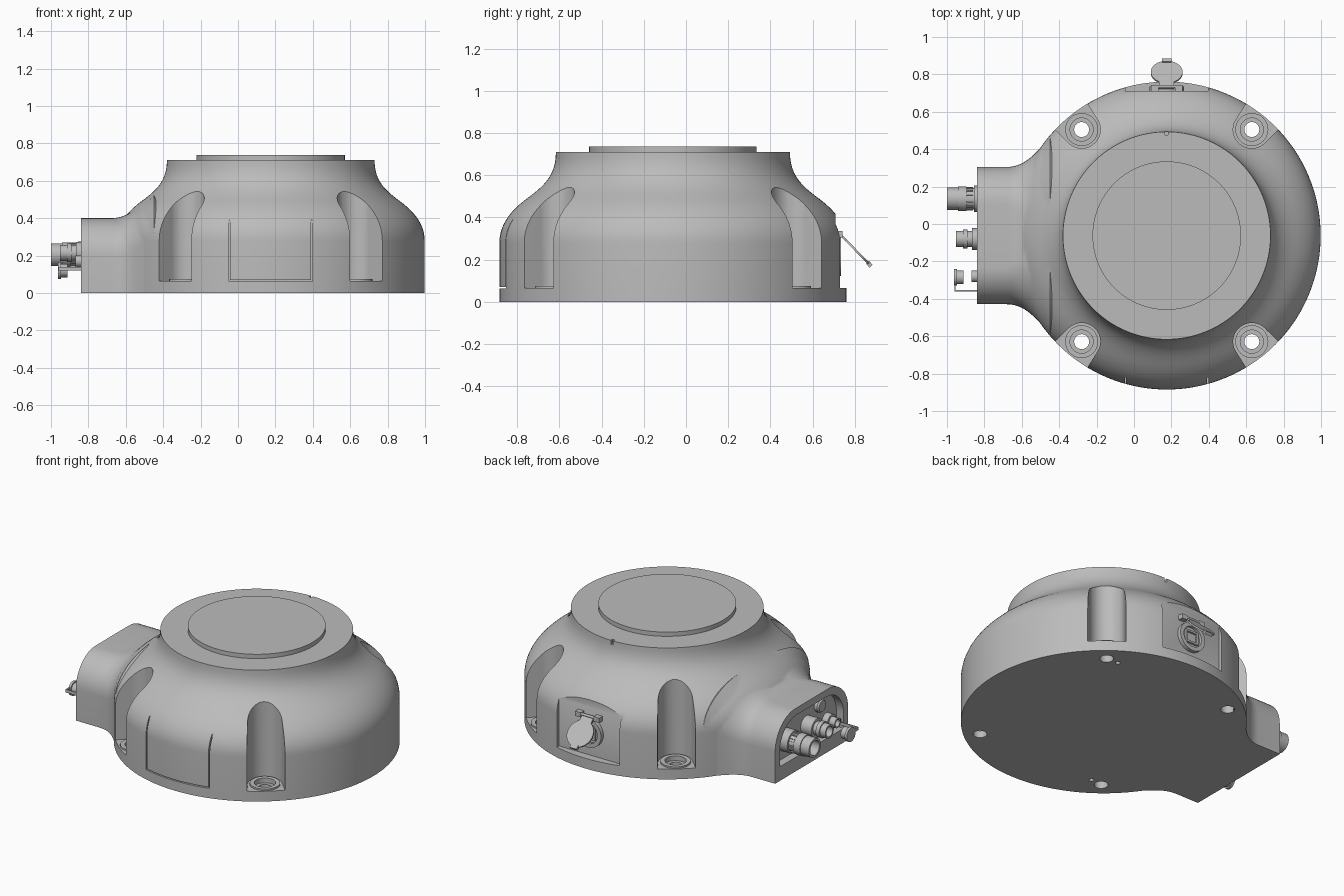
import bpy, bmesh, math
from mathutils import Vector, Matrix
from mathutils.geometry import interpolate_bezier

if "Cube" in bpy.data.objects:
    bpy.data.objects.remove(bpy.data.objects["Cube"])

grey = bpy.data.materials.new("satin grey")
grey.use_nodes = True
tone = (0.5, 0.5, 0.5, 1)
grey.diffuse_color = tone
grey.node_tree.nodes["Principled BSDF"].inputs["Base Color"].default_value = tone

CX, CY = 0.175, -0.062          # axis of the round housing
UP, BACK, LEFT = Vector((0, 0, 1)), Vector((0, 1, 0)), Vector((-1, 0, 0))


def loft(name, rings, closed=False):
    """Skin a list of equal-length point rings, capped unless closed."""
    bm = bmesh.new()
    rows = [[bm.verts.new(p) for p in ring] for ring in rings]
    n = len(rows[0])
    pairs = list(zip(rows, rows[1:])) + ([(rows[-1], rows[0])] if closed else [])
    for a, b in pairs:
        for i in range(n):
            j = (i + 1) % n
            bm.faces.new((a[i], a[j], b[j], b[i]))
    if not closed:
        bm.faces.new(rows[0])
        bm.faces.new(rows[-1])
    bmesh.ops.recalc_face_normals(bm, faces=bm.faces)
    mesh = bpy.data.meshes.new(name)
    bm.to_mesh(mesh)
    bm.free()
    mesh.materials.append(grey)
    obj = bpy.data.objects.new(name, mesh)
    bpy.context.collection.objects.link(obj)
    return obj


def turned(name, profile, origin, axis=UP, segs=32, closed=False):
    """Turn (radius, height) pairs about an axis."""
    rot = axis.to_track_quat('Z', 'Y')
    origin = Vector(origin)
    turn = [math.tau * i / segs for i in range(segs)]
    return loft(name, [[origin + rot @ Vector((r * math.cos(a), r * math.sin(a), h)) for a in turn]
                       for r, h in profile], closed)


def ring(name, outer, inner, h0, h1, origin, axis=UP):
    return turned(name, [(outer, h0), (outer, h1), (inner, h1), (inner, h0)], origin, axis, closed=True)


def box(name, centre, size, tilt=0):
    m = Matrix.Translation(centre) @ Matrix.Rotation(tilt, 4, 'X') @ Matrix.Diagonal((*size, 1))
    corners = ((-.5, -.5), (.5, -.5), (.5, .5), (-.5, .5))
    return loft(name, [[m @ Vector((x, y, z)) for x, y in corners] for z in (-.5, .5)])


def arch(x, w, base, top, ry, rz, steps=12):
    """Section across the side block: flat base, rounded upper corners."""
    pts = [(x, CY - w, base)]
    quarter = [math.pi / 2 * i / steps for i in range(steps + 1)]
    pts += [(x, CY - w + ry * (1 - math.cos(a)), top - rz * (1 - math.sin(a))) for a in quarter]
    pts += [(x, CY + w - ry * (1 - math.cos(a)), top - rz * (1 - math.sin(a))) for a in reversed(quarter)]
    return pts + [(x, CY + w, base)]


def combine(target, tools, operation):
    """Apply boolean operations and discard the tools."""
    for tool in tools:
        mod = target.modifiers.new("cut", 'BOOLEAN')
        mod.object, mod.operation, mod.solver = tool, operation, 'EXACT'
        tool.hide_render = True
    graph = bpy.context.evaluated_depsgraph_get()
    target.data = bpy.data.meshes.new_from_object(target.evaluated_get(graph))
    target.modifiers.clear()
    for tool in tools:
        bpy.data.objects.remove(tool)


# Round bell-shaped housing
lower = interpolate_bezier((.823, .28, 0), (.823, .37, 0), (.765, .435, 0), (.695, .488, 0), 12)
upper = interpolate_bezier((.695, .488, 0), (.61, .55, 0), (.555, .60, 0), (.555, .71, 0), 12)
profile = [(.823, 0)] + [(p[0], p[1]) for p in lower + upper[1:]]
housing = turned("housing", profile, (CX, CY, 0), segs=144)

# Side block that flares into the housing
sections = [arch(-.84, .367, 0, .40, .2, .2)]
flare = interpolate_bezier((-.68, .367, .40), (-.59, .367, .40), (-.53, .43, .46), (-.45, .53, .525), 14)
for i, p in enumerate(flare):
    sections.append(arch(p[0], p[1], 0, p[2], .2 + .2 * i / 13, .2 + .02 * i / 13))
sections.append(arch(-.3, .45, 0, .4, .2, .2))
combine(housing, [loft("side_block", sections)], 'UNION')

# Mounting pockets, bolt holes and bushes
cutters = []
HX, HY = .455, .567
radius = math.hypot(HX, HY)
for sx in (1, -1):
    for sy in (1, -1):
        out = Vector((sx * HX, sy * HY, 0)).normalized()
        side = Vector((-out.y, out.x, 0))
        centre = Vector((CX, CY, 0)) + out * radius
        plan = [(-.1 * math.sin(a), .1 * math.cos(a)) for a in (math.pi * i / 20 for i in range(21))]
        plan += [(.24, -.128), (.24, .128)]
        cutters.append(loft("pocket_cutter", [[centre + out * u + side * v + UP * z for u, v in plan]
                                              for z in (.065, .9)]))
        cutters.append(turned("bolt_cutter", [(.04, -.1), (.04, .045), (.062, .045), (.062, .1)], centre))
        ring("mounting_bush", .088, .062, .06, .075, centre)

# Front cover seams, rear flat, connector recess, rim notch and dowel holes
for x in (-.045, .395):
    cutters.append(box("seam_cutter", (x, -.88, .235), (.007, .12, .345)))
cutters.append(box("seam_cutter", (CX, -.88, .066), (.44, .12, .007)))
cutters.append(box("rear_cutter", (CX, .86, .40), (.44, .30, .67)))
cutters.append(loft("recess_cutter", [arch(x, .32, .09, .355, .17, .17) for x in (-.9, -.79)]))
cutters.append(box("notch_cutter", (CX, .49, .71), (.016, .03, .05)))
for x, y in ((-.2, -.62), (.55, .51)):
    cutters.append(turned("dowel_cutter", [(.014, -.1), (.014, .04)], (x, y, 0)))
combine(housing, cutters, 'DIFFERENCE')

# Raised top disc
turned("top_disc", [(.397, .70), (.397, .737)], (CX, CY, 0), segs=96)

# Rear data port with hinged lid hanging open
port = (CX, .705, .215)
ring("port_collar", .092, .066, 0, .03, port, BACK)
turned("port_face", [(.07, 0), (.07, .012)], port, BACK)
for s in (-1, 1):
    box("socket_side", (CX + s * .04, .72, .215), (.012, .02, .08))
    box("socket_edge", (CX, .72, .215 + s * .035), (.08, .02, .012))
    box("hinge_lug", (CX + s * .065, .725, .32), (.04, .035, .03))
turned("hinge_pin", [(.008, -.085), (.008, .085)], (CX, .735, .325), LEFT)
hinge, slope = Vector((CX, .73, .322)), Vector((0, .695, -.719))
tilt = math.atan2(slope.z, slope.y)
turned("port_lid", [(.085, -.005), (.085, .005)], hinge + slope * .115, Vector((0, .719, .695)), 40)
box("lid_arm", hinge + slope * .04, (.08, .09, .01), tilt)
box("lid_lip", hinge + slope * .2, (.05, .025, .02), tilt)

# Large side connector with collars
main = (-.79, .135, .205)
turned("large_plug", [(.07, 0), (.07, .065), (.058, .065), (.058, .105), (.066, .105),
                      (.066, .15), (.06, .15), (.06, .21), (.046, .21), (.046, .12)], main, LEFT)
for i in range(16):
    a = math.tau * i / 16
    box("large_plug_rib", (-.88, .135 + .06 * math.cos(a), .205 + .06 * math.sin(a)), (.04, .008, .008), a)

# Medium side connector
turned("medium_plug", [(.058, 0), (.058, .075), (.042, .075), (.042, .1), (.05, .1),
                       (.05, .125), (.043, .125), (.043, .163), (.032, .163), (.032, .11)],
       (-.79, -.08, .215), LEFT)

# Small socket, its loose cap and strap, and the blanking button
turned("small_socket", [(.045, 0), (.045, .04), (.031, .04), (.031, .08), (.022, .08), (.022, .05)],
       (-.79, -.28, .17), LEFT)
turned("socket_cap", [(.036, 0), (.036, .035), (.045, .035), (.045, .05)], (-.912, -.285, .12), LEFT)
box("cap_strap", (-.885, -.357, .13), (.15, .006, .02))
box("strap_end", (-.957, -.32, .13), (.006, .08, .02))
box("strap_anchor", (-.813, -.33, .15), (.05, .06, .02))
turned("blanking_button", [(.042, 0), (.042, .02), (.034, .03)], (-.79, -.2, .295), LEFT)

# Smooth the turned surfaces but keep crisp edges
bpy.ops.object.select_all(action='DESELECT')
for obj in bpy.context.scene.objects:
    if obj.type == 'MESH' and grey.name in obj.data.materials:
        obj.select_set(True)
        bpy.context.view_layer.objects.active = obj
bpy.ops.object.shade_smooth_by_angle(angle=math.radians(30))
